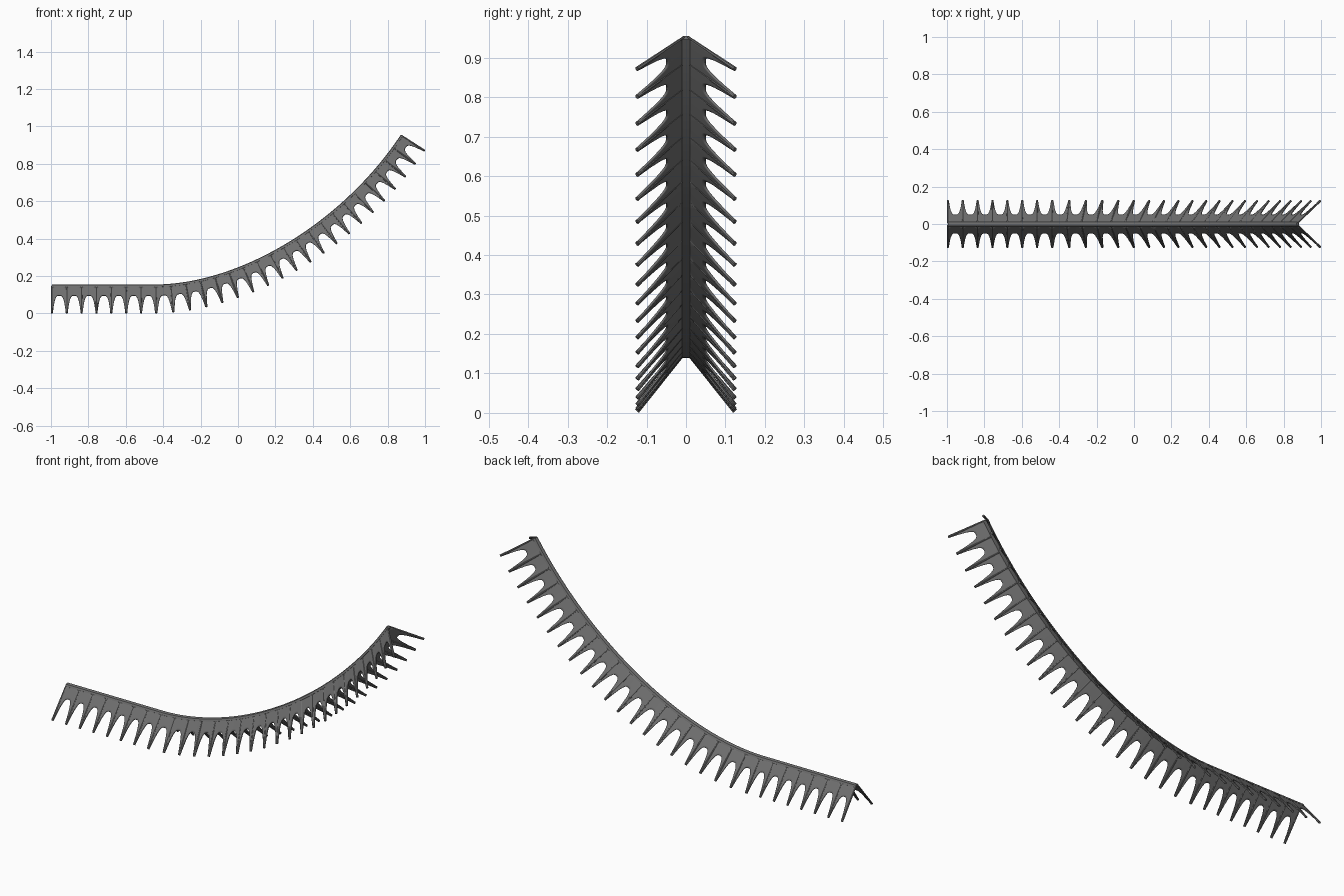
import bpy, bmesh
from mathutils import Vector, Matrix
from mathutils.geometry import interpolate_bezier

cube = bpy.data.objects.get("Cube")
if cube:
    bpy.data.objects.remove(cube, do_unlink=True)

BAYS, COLS, ROWS = 27, 16, 6
INNER, OUTER = Vector((0.006, -0.007)), Vector((0.124, -0.151))  # sideways, height

grey = bpy.data.materials.new("dark_grey")
grey.use_nodes = True
colour = (0.16, 0.16, 0.16, 1)
grey.diffuse_color = colour
grey.node_tree.nodes["Principled BSDF"].inputs["Base Color"].default_value = colour

# Ridge line: straight run, then an upward sweep
path = [Vector((-0.995, 0, 0.155))] + interpolate_bezier(
    Vector((-0.45, 0, 0.155)), Vector((0.015, 0, 0.155)),
    Vector((0.563, 0, 0.491)), Vector((0.87, 0, 0.955)), 200)
lengths = [0]
for a, b in zip(path, path[1:]):
    lengths.append(lengths[-1] + (b - a).length)


def frame(t):
    """Ridge point and upward normal at fraction t of the path length."""
    s = t * lengths[-1]
    i = next((k for k in range(len(path) - 1) if lengths[k + 1] >= s), len(path) - 2)
    d = path[i + 1] - path[i]
    p = path[i] + d * ((s - lengths[i]) / d.length)
    d.normalize()
    return p, Vector((-d.z, 0, d.x))


def place(fr, side, height):
    return fr[0] + fr[1] * height + Vector((0, side, 0))


def finish(name, bm, angle=0.6):
    bmesh.ops.recalc_face_normals(bm, faces=bm.faces)
    mesh = bpy.data.meshes.new(name)
    bm.to_mesh(mesh)
    bm.free()
    mesh.materials.append(grey)
    obj = bpy.data.objects.new(name, mesh)
    bpy.context.collection.objects.link(obj)
    bpy.ops.object.select_all(action='DESELECT')
    obj.select_set(True)
    bpy.context.view_layer.objects.active = obj
    bpy.ops.object.shade_smooth_by_angle(angle=angle)
    return obj


def strip(bm, rows, closed=False):
    for a, b in zip(rows, rows[1:]):
        n = len(a)
        for j in range(n if closed else n - 1):
            k = (j + 1) % n
            bm.faces.new((a[j], b[j], b[k], a[k]))


frames = [frame(i / (BAYS * COLS)) for i in range(BAYS * COLS + 1)]

# Sloping webs with an arch cut between each pair of ribs
for name, sign in (("left_web", 1), ("right_web", -1)):
    bm = bmesh.new()
    columns = []
    for i, fr in enumerate(frames):
        v = min(1, abs(2 * (i % COLS) / COLS - 1) / 0.87)
        reach = 0.36 + 0.64 * v ** 3.5
        column = []
        for j in range(ROWS + 1):
            q = INNER.lerp(OUTER, reach * j / ROWS)
            column.append(bm.verts.new(place(fr, sign * q.x, q.y)))
        columns.append(column)
    strip(bm, columns)
    web = finish(name, bm)
    thick = web.modifiers.new("thickness", 'SOLIDIFY')
    thick.thickness = 0.005
    thick.offset = 0

# Slender ribs running down to the tips
for name, sign in (("left_ribs", 1), ("right_ribs", -1)):
    bm = bmesh.new()
    for fr in frames[::COLS]:
        top = place(fr, sign * INNER.x, INNER.y)
        tip = place(fr, sign * OUTER.x, OUTER.y)
        d = tip - top
        turn = d.to_track_quat('Z', 'Y').to_matrix().to_4x4()
        bmesh.ops.create_cone(bm, cap_ends=True, segments=8, radius1=0.0035,
                              radius2=0.006, depth=d.length,
                              matrix=Matrix.Translation((top + tip) / 2) @ turn)
    finish(name, bm)

# Ridge cap swept along the top
half = [(0.004, 0), (0.010, -0.003), (0.015, -0.013), (0.011, -0.016)]
outline = half + [(-x, z) for x, z in reversed(half)]
bm = bmesh.new()
rings = [[bm.verts.new(place(fr, x, z)) for x, z in outline] for fr in frames[::4]]
strip(bm, rings, closed=True)
for ring in (rings[0], rings[-1]):
    bm.faces.new(ring)
finish("ridge_cap", bm)
